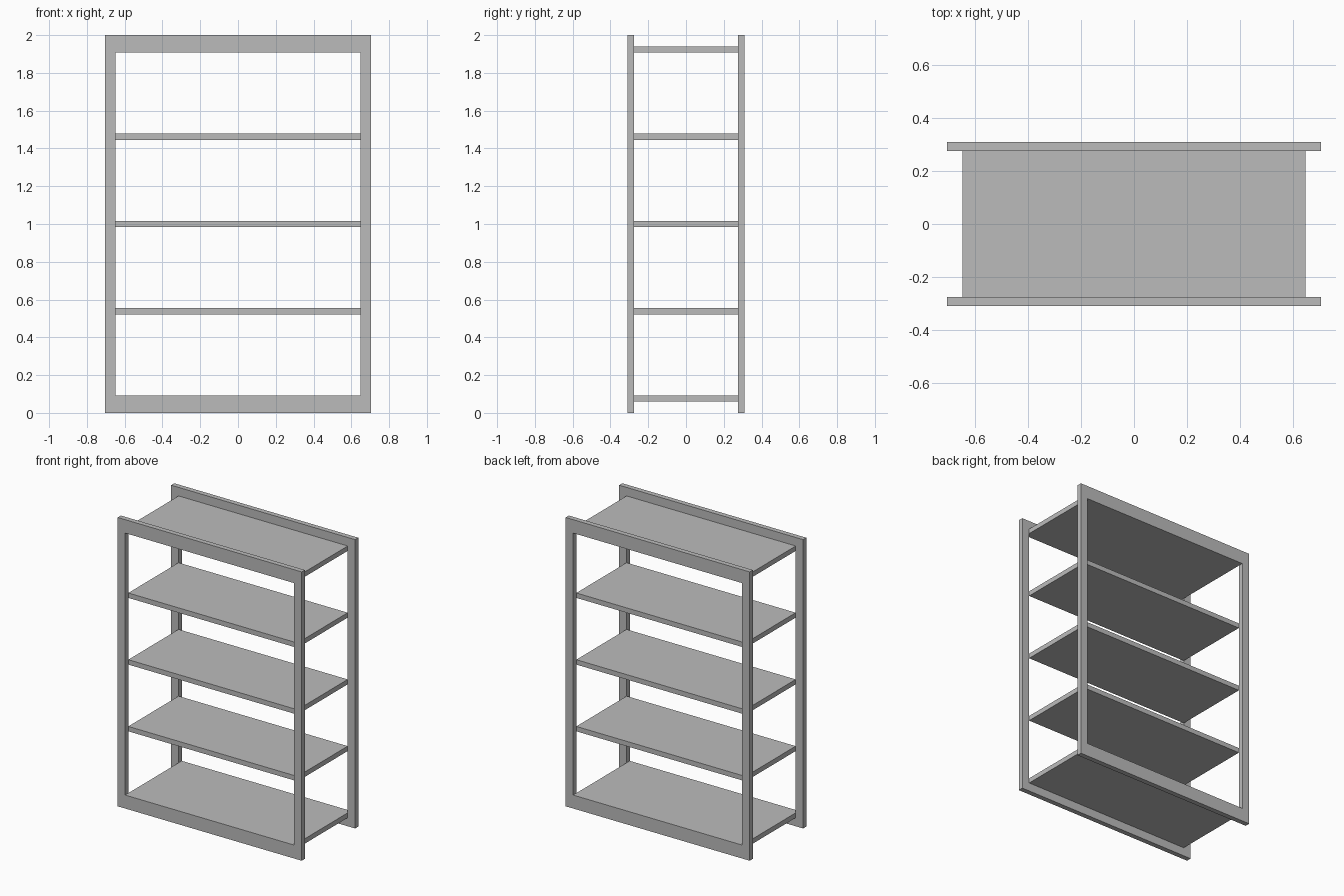
import bpy
import bmesh

if "Cube" in bpy.data.objects:
    bpy.data.objects.remove(bpy.data.objects["Cube"], do_unlink=True)

# Overall dimensions
WIDTH, HEIGHT, DEPTH = 1.41, 2.0, 0.62
STILE, RAIL, THICK = 0.057, 0.093, 0.035
SHELF_THICK, SHELF_COUNT = 0.034, 5

grey = bpy.data.materials.new("light_grey")
grey.use_nodes = True
colour = (0.5, 0.5, 0.5, 1.0)
grey.diffuse_color = colour
grey.node_tree.nodes["Principled BSDF"].inputs["Base Color"].default_value = colour


def add_object(name, bm):
    bmesh.ops.recalc_face_normals(bm, faces=bm.faces[:])
    mesh = bpy.data.meshes.new(name)
    bm.to_mesh(mesh)
    bm.free()
    mesh.materials.append(grey)
    obj = bpy.data.objects.new(name, mesh)
    bpy.context.collection.objects.link(obj)
    return obj


def rectangle(bm, x, low, high, y):
    return [bm.verts.new(p) for p in ((-x, y, low), (x, y, low), (x, y, high), (-x, y, high))]


def add_frame(name, y):
    """Rectangular frame with an open middle, extruded backwards from y."""
    bm = bmesh.new()
    outer = rectangle(bm, WIDTH / 2, 0, HEIGHT, y)
    inner = rectangle(bm, WIDTH / 2 - STILE, RAIL, HEIGHT - RAIL, y)
    for i in range(4):
        j = (i + 1) % 4
        bm.faces.new((outer[i], outer[j], inner[j], inner[i]))
    front = bm.faces[:]
    result = bmesh.ops.extrude_face_region(bm, geom=front, use_keep_orig=True)
    moved = [v for v in result["geom"] if isinstance(v, bmesh.types.BMVert)]
    bmesh.ops.translate(bm, verts=moved, vec=(0, THICK, 0))
    return add_object(name, bm)


def add_shelf(name, z):
    bm = bmesh.new()
    bmesh.ops.create_cube(bm, size=1)
    bmesh.ops.scale(bm, verts=bm.verts, vec=(WIDTH - 2 * STILE, DEPTH - 2 * THICK, SHELF_THICK))
    add_object(name, bm).location.z = z


# Front and back frames
add_frame("front_frame", -DEPTH / 2)
add_frame("back_frame", DEPTH / 2 - THICK)

# Shelves: lowest is level with the bottom rail, highest sits on the opening's top edge
lowest = RAIL - SHELF_THICK / 2
highest = HEIGHT - RAIL + SHELF_THICK / 2
for i in range(SHELF_COUNT):
    add_shelf(f"shelf_{i + 1}", lowest + (highest - lowest) * i / (SHELF_COUNT - 1))
